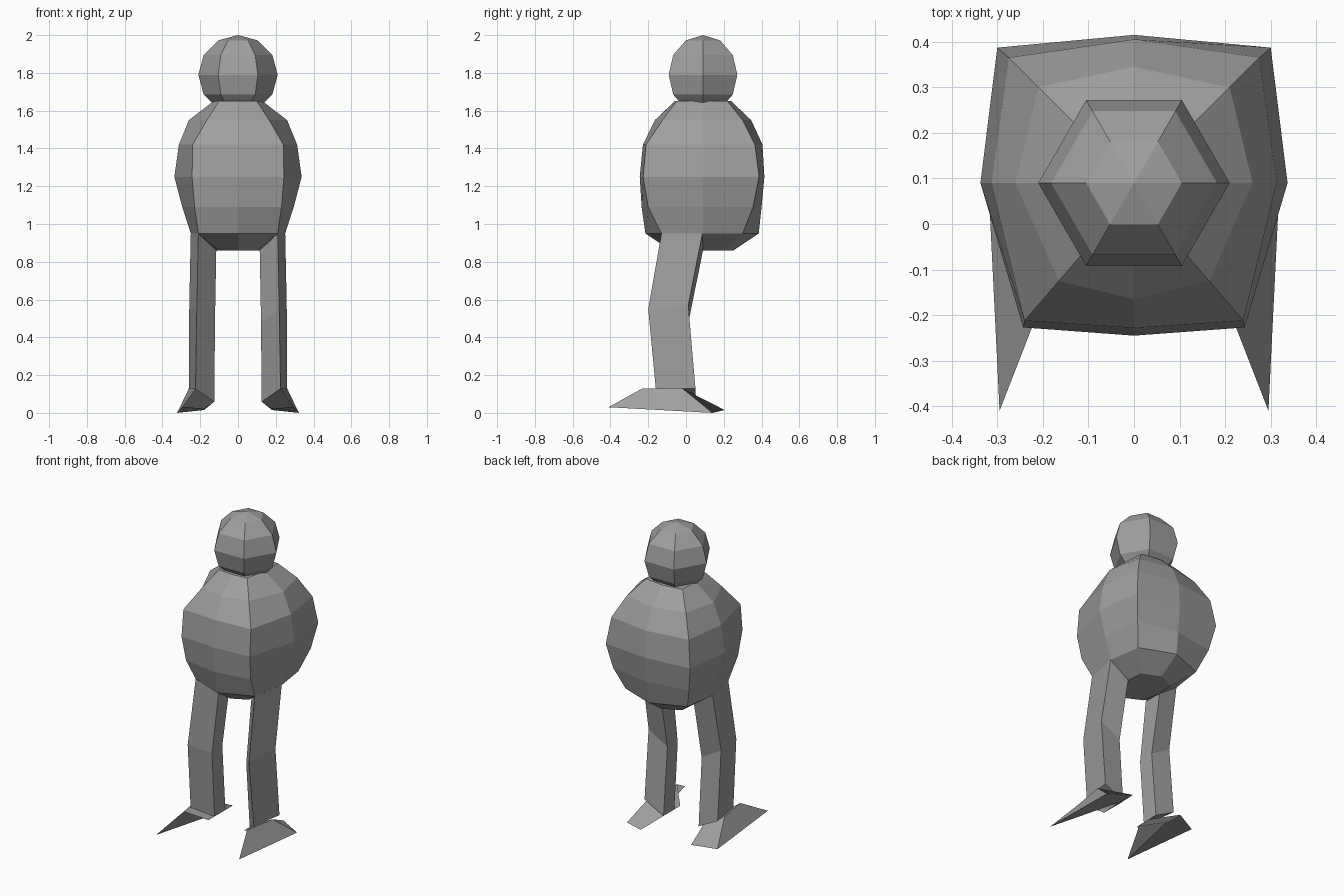
import bpy, bmesh, math

if "Cube" in bpy.data.objects:
    bpy.data.objects.remove(bpy.data.objects["Cube"])

grey = bpy.data.materials.new("plain_grey")
grey.diffuse_color = (0.35, 0.35, 0.35, 1)
grey.use_nodes = True
grey.node_tree.nodes["Principled BSDF"].inputs["Base Color"].default_value = grey.diffuse_color


def loft(name, rings, mirrored=False):
    """Skin a stack of rings, cap both ends, optionally add the mirrored twin."""
    bm = bmesh.new()
    loops = [[bm.verts.new(p) for p in ring] for ring in rings]
    n = len(loops[0])
    for a, b in zip(loops, loops[1:]):
        for i in range(n):
            j = (i + 1) % n
            bm.faces.new((a[i], a[j], b[j], b[i]))
    bm.faces.new(loops[0])
    bm.faces.new(loops[-1])
    bmesh.ops.recalc_face_normals(bm, faces=bm.faces)
    mesh = bpy.data.meshes.new(name)
    bm.to_mesh(mesh)
    bm.free()
    obj = bpy.data.objects.new(name, mesh)
    bpy.context.collection.objects.link(obj)
    mesh.materials.append(grey)
    if mirrored:
        obj.modifiers.new("mirror", 'MIRROR')
        obj.modifiers["mirror"].use_mirror_merge = False
    return obj


# Body: eight-sided rings
# z, front mid y, front corner x y, side x, back corner x y, back mid y
levels = [
    (0.86, -0.08, 0.10, -0.03, 0.12, 0.11, 0.20, 0.25),
    (0.95, -0.215, 0.21, -0.13, 0.25, 0.22, 0.30, 0.385),
    (1.09, -0.235, 0.23, -0.20, 0.295, 0.27, 0.355, 0.40),
    (1.25, -0.245, 0.243, -0.227, 0.337, 0.30, 0.387, 0.415),
    (1.42, -0.228, 0.24, -0.212, 0.313, 0.275, 0.365, 0.405),
    (1.55, -0.165, 0.165, -0.125, 0.26, 0.21, 0.30, 0.345),
    (1.65, -0.06, 0.10, -0.05, 0.13, 0.13, 0.22, 0.24),
]
body = []
for z, fy, cx, cy, sx, bx, by, my in levels:
    body.append([(0, fy, z), (cx, cy, z), (sx, 0.09, z), (bx, by, z),
                 (0, my, z), (-bx, by, z), (-sx, 0.09, z), (-cx, cy, z)])
loft("body", body)

# Legs: outer front, outer back, inner back, inner front at hip, knee, ankle
loft("legs", [
    [(0.21, -0.13, 0.95), (0.25, 0.087, 0.95), (0.12, 0.09, 0.86), (0.115, -0.03, 0.86)],
    [(0.218, -0.20, 0.55), (0.258, 0.012, 0.57), (0.122, 0.015, 0.49), (0.122, -0.09, 0.48)],
    [(0.225, -0.16, 0.13), (0.26, 0.05, 0.13), (0.125, 0.05, 0.06), (0.125, -0.06, 0.06)],
], mirrored=True)

# Feet: same corner order, from the ankle down to the sole
loft("feet", [
    [(0.225, -0.23, 0.13), (0.26, -0.02, 0.13), (0.125, -0.01, 0.06), (0.125, -0.12, 0.06)],
    [(0.295, -0.41, 0.03), (0.322, 0.14, 0.0), (0.18, 0.205, 0.015), (0.18, 0.08, 0.02)],
], mirrored=True)

# Head: coarse ball
bpy.ops.mesh.primitive_uv_sphere_add(segments=6, ring_count=6, radius=0.21,
                                     location=(0, 0.09, 1.79),
                                     rotation=(0, 0, math.pi / 2))
head = bpy.context.object
head.name = "head"
head.data.materials.append(grey)
